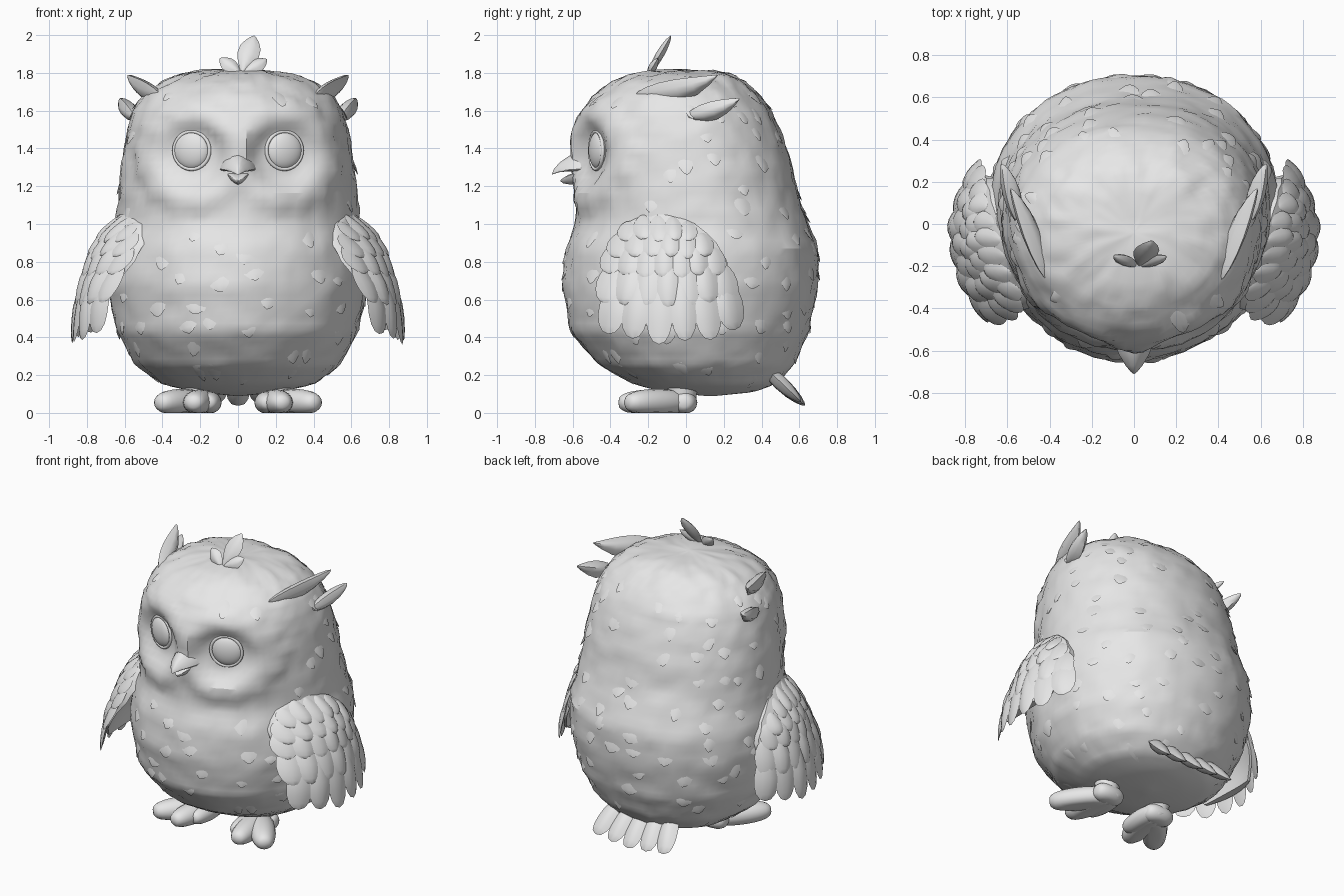
import bpy, bmesh, math, random
from mathutils import Vector, noise

if "Cube" in bpy.data.objects:
    bpy.data.objects.remove(bpy.data.objects["Cube"])

random.seed(4)
GREY = bpy.data.materials.new("light_grey")
GREY.diffuse_color = (0.8, 0.8, 0.8, 1)
GREY.use_nodes = True
GREY.node_tree.nodes["Principled BSDF"].inputs["Base Color"].default_value = GREY.diffuse_color

# body profile: height, half width, front y, back y
PROFILE = [(.09, .02, .1, .16), (.11, .22, -.12, .36), (.15, .40, -.27, .47), (.25, .535, -.46, .57),
           (.43, .64, -.61, .65), (.68, .69, -.655, .70), (.87, .68, -.635, .70), (1, .645, -.585, .65),
           (1.13, .635, -.58, .60), (1.3, .62, -.57, .565), (1.5, .585, -.565, .50), (1.6, .555, -.54, .455),
           (1.68, .505, -.49, .39), (1.75, .415, -.4, .32), (1.79, .32, -.3, .25), (1.81, .18, -.18, .15),
           (1.82, .01, -.05, -.03)]


def lerp_table(table, z):
    z = min(max(z, table[0][0]), table[-1][0])
    for a, b in zip(table, table[1:]):
        if z <= b[0]:
            k = (z - a[0]) / (b[0] - a[0])
            return [p + (q - p) * k for p, q in zip(a[1:], b[1:])]


def smooth(a, b, v):
    k = min(max((v - a) / (b - a), 0), 1)
    return k * k * (3 - 2 * k)


def body_point(theta, z, off=0.0):
    """Point on the body; theta = 0 faces the front."""
    hw, yf, yb = lerp_table(PROFILE, z)
    mid = (yf + yb) / 2 + .03 * smooth(.2, .6, z) * smooth(1.8, 1.5, z)
    c, s = math.cos(theta), math.sin(theta)
    if c < 0:  # slightly boxier back
        c, s = -abs(c) ** .94, math.copysign(abs(s) ** .94, s)
    ry = (mid - yf) if c > 0 else (yb - mid)
    x, y = hw * s, mid - ry * c
    d = off
    if c > 0:  # face disc with rimmed edge, eye sockets and brow
        r = math.hypot(abs(x) - .24, z - 1.36)
        edge = .29 + .012 * math.sin(14 * math.atan2(z - 1.36, abs(x) - .24))
        d += .022 * smooth(edge + .035, edge - .02, r)
        d -= .065 * smooth(.22, .1, r)
        d += .02 * math.exp(-(x / .07) ** 2) * smooth(1.2, 1.35, z) * smooth(1.7, 1.5, z)
    flat = smooth(.1, .2, z)
    return Vector((x + d * s * flat, y - d * c * flat, z + d * smooth(1.6, 1.8, z)))


def finish(bm, name, angle=40):
    bmesh.ops.remove_doubles(bm, verts=bm.verts, dist=.0006)
    bmesh.ops.recalc_face_normals(bm, faces=bm.faces)
    me = bpy.data.meshes.new(name)
    bm.to_mesh(me)
    bm.free()
    ob = bpy.data.objects.new(name, me)
    bpy.context.collection.objects.link(ob)
    me.materials.append(GREY)
    bpy.ops.object.select_all(action='DESELECT')
    ob.select_set(True)
    bpy.context.view_layer.objects.active = ob
    bpy.ops.object.shade_smooth_by_angle(angle=math.radians(angle))
    return ob


def grid(bm, rows, closed=False):
    vs = [[bm.verts.new(p) for p in r] for r in rows]
    for a, b in zip(vs, vs[1:]):
        n = len(a)
        for i in range(n if closed else n - 1):
            j = (i + 1) % n
            bm.faces.new((a[i], a[j], b[j], b[i]))
    return vs


def leaf(bm, f, u, v, ang, length, width, lift=0., thick=.02, under=.01, blunt=.55, n=9):
    """Feather on the surface f(u, v, offset), pointing down v, turned by ang."""
    ca, sa = math.cos(ang), math.sin(ang)
    for side in (thick, -under):
        rows = []
        for i in range(n):
            t = .5 - .5 * math.cos(math.pi * i / (n - 1))
            mid = 0 < i < n - 1
            w = width * math.sin(math.pi * t ** 1.25) ** blunt if mid else 0
            row = []
            for k in range(5):
                s = k / 2 - 1
                a, b = s * w, -t * length
                o = lift * t + (side * (1 - s * s) * math.sin(math.pi * t) ** .6 if mid else 0)
                row.append(f(u + a * ca - b * sa, v + a * sa + b * ca, o))
            rows.append(row)
        grid(bm, rows)


def plane(origin, ux, vx, bend=0.):
    """Flat or bent feather frame: u along ux, v along vx."""
    o, vx = Vector(origin), Vector(vx).normalized()
    nn = Vector(ux).cross(vx).normalized()
    ux = vx.cross(nn)
    return lambda u, v, d: o + ux * u + vx * v + nn * (d + bend * v * v)


def mirrored(f, sx):
    return lambda u, v, d: Vector((f(u, v, d).x * sx, *f(u, v, d).yz))


# body and head shell, lightly ruffled
bm = bmesh.new()
rows = []
for i in range(65):
    z = .09 + 1.73 * (.5 - .5 * math.cos(math.pi * i / 64))
    row = []
    for k in range(90):
        th = 2 * math.pi * k / 90
        p = body_point(th, z)
        calm = smooth(.1, .18, math.hypot(abs(p.x) - .24, z - 1.38)) if p.y < 0 else 1
        row.append(body_point(th, z, calm * (.009 * noise.noise(p * 8) + .008 * noise.noise(p * 19))))
    rows.append(row)
vs = grid(bm, rows, True)
bm.faces.new(vs[0])
bm.faces.new(vs[-1])
finish(bm, "body", 30)

# small ruffled feathers, roots sunk and tips lifted
bm = bmesh.new()
for z in (.3, .42, .55, .68, .82, .93, 1.05, 1.17, 1.32, 1.45, 1.58, 1.68, 1.75):
    for k in range(18):
        th = 2 * math.pi * (k + random.random()) / 18
        zz = z + random.uniform(-.04, .04)
        p = body_point(th, zz)
        if (p.y < -.2 and 1.12 < zz < 1.72) or random.random() < .3:
            continue
        leaf(bm, lambda u, v, d: body_point(u / .65, v, d - .026), th * .65, zz, random.uniform(-.3, .3),
             random.uniform(.12, .17), random.uniform(.04, .06), .038, .005, .012, .7, 7)
finish(bm, "ruffled_feathers")

# wings: shell plus rows of overlapping feathers
OUTER = [(.3, .865), (.55, .845), (.7, .815), (.85, .77), (.95, .71), (1.02, .65), (1.1, .59)]
SPAN = [(.46, -.26, .14), (.6, -.40, .24), (.8, -.42, .22), (.92, -.39, .15), (1.0, -.33, .05), (1.05, -.22, -.06)]
# feather rows: root height, first y, last y, count, length, width
FEATHERS = [(.76, -.36, .20, 6, .39, .072), (.84, -.39, .19, 7, .28, .064), (.92, -.38, .14, 7, .20, .058),
            (.99, -.35, .08, 6, .17, .055), (1.05, -.30, .0, 5, .14, .05)]


def wing_point(y, z, d=0.):
    top = smooth(.55, 1.0, z)
    k = .95 + .7 * top if y < -.04 else 1.1 + .3 * top
    return Vector((lerp_table(OUTER, z)[0] - k * (y + .04) ** 2 + d, y - d * .4 * smooth(-.1, -.4, y), z))


for sx, side in ((1, "left"), (-1, "right")):
    bm = bmesh.new()
    loops = []
    for i in range(13):
        z = .46 + .59 * i / 12
        a, b = lerp_table(SPAN, z)
        ys = [a + (b - a) * k / 12 for k in range(13)]
        inner = .05 + .1 * smooth(.55, .95, z)
        ring = [wing_point(y, z) for y in ys]
        ring += [wing_point(y, z) - Vector((inner * (.35 + .65 * math.sin(math.pi * (y - a) / (b - a))), 0, 0))
                 for y in reversed(ys)]
        loops.append([Vector((p.x * sx, p.y, p.z)) for p in ring])
    vs = grid(bm, loops, True)
    bm.faces.new(vs[0])
    bm.faces.new(vs[-1])
    finish(bm, side + "_wing_shell")
    bm = bmesh.new()
    f = mirrored(wing_point, sx)
    for j, (z, y0, y1, n, ln, w) in enumerate(FEATHERS):
        for k in range(n):
            t = k / (n - 1)
            drop = .08 * (2 * t - 1) ** 2
            leaf(bm, f, y0 + (y1 - y0) * t, z - drop * .5 + random.uniform(-.012, .012), (t - .45) * .35,
                 ln * (1 - drop * 3), w, .02, .014 + .008 * (k % 2), .012, .42)
    finish(bm, side + "_wing_feathers")

    # ear tufts: curled upper one and shorter lower one, tips turned up
    bm = bmesh.new()
    f = mirrored(plane((.585, .17, 1.79), (.45, 0, .9), (-.3, -.93, -.26), -.16), sx)
    leaf(bm, lambda u, v, d: f(u + .55 * v * (v + .47), -v, d), 0, 0, 0, .48, .07, 0, .035, .05, .7)
    f = mirrored(plane((.625, .285, 1.665), (.4, 0, .9), (-.2, -.9, -.34), -.2), sx)
    leaf(bm, lambda u, v, d: f(u + .6 * v * (v + .3), -v, d), 0, 0, 0, .31, .055, 0, .04, .05, .65)
    finish(bm, side + "_ear_tuft", 50)

    # eye ball and rim, turned slightly outward
    bpy.ops.mesh.primitive_uv_sphere_add(segments=32, ring_count=16, radius=.1, location=(.245 * sx, -.462, 1.39))
    eye = bpy.context.object
    eye.scale = (1, .45, 1)
    eye.rotation_euler.z = .35 * sx
    eye.name = side + "_eye"
    bpy.ops.mesh.primitive_torus_add(major_segments=32, minor_segments=8, major_radius=.1, minor_radius=.01,
                                     location=(.245 * sx, -.475, 1.39), rotation=(math.pi / 2, 0, .35 * sx))
    rim = bpy.context.object
    rim.name = side + "_eye_rim"
    for ob in (eye, rim):
        ob.data.materials.append(GREY)
        ob.data.shade_smooth()

    # foot: two plump toes and a heel, flattened underneath
    bm = bmesh.new()
    for (x0, y0), (x1, y1), r in (((.18, -.02), (.225, -.28), .078), ((.22, -.06), (.37, -.25), .08),
                                  ((.15, -.03), (.155, -.2), .066), ((.23, -.01), (.17, -.01), .07)):
        loops = []
        d = Vector((x1 - x0, y1 - y0, 0))
        ln = d.length
        d.normalize()
        for i in range(15):
            a = math.pi * i / 14
            rr = r * max(math.sin(a), 1e-4) ** .62
            c = Vector((x0, y0, .055)) + d * (ln / 2 - math.cos(a) * (ln / 2 + r))
            ring = []
            for k in range(16):
                b = 2 * math.pi * k / 16
                p = c + Vector((-d.y, d.x, 0)) * rr * math.cos(b) + Vector((0, 0, rr * .9 * math.sin(b)))
                ring.append(Vector((p.x * sx, p.y, max(p.z, 0))))
            loops.append(ring)
        grid(bm, loops, True)
    leg = bmesh.ops.create_cone(bm, cap_ends=True, segments=16, radius1=.07, radius2=.085, depth=.14)
    bmesh.ops.translate(bm, verts=leg["verts"], vec=(.2 * sx, -.02, .11))
    finish(bm, side + "_foot", 50)

# beak: hooked upper half and shorter lower half
for name, top, path in (("upper_beak", 1, [(-.5, 1.32, .10, .08), (-.56, 1.315, .095, .075), (-.62, 1.305, .07, .055),
                                           (-.67, 1.29, .04, .035), (-.70, 1.272, .015, .018), (-.71, 1.262, .002, .003)]),
                        ("lower_beak", -1, [(-.5, 1.255, .075, .05), (-.57, 1.255, .065, .05), (-.62, 1.245, .045, .035),
                                            (-.65, 1.235, .025, .02), (-.665, 1.23, .003, .003)])):
    bm = bmesh.new()
    loops = []
    for y, z, w, h in path:
        ring = []
        for k in range(16):
            b = 2 * math.pi * k / 16
            s = math.sin(b)
            dz = top * h * (s ** 1.5 if s > 0 else .35 * s) - top * .025 * abs(math.cos(b)) * (w / .1)
            ring.append(Vector((w * math.cos(b), y, z + dz)))
        loops.append(ring)
    vs = grid(bm, loops, True)
    bm.faces.new(vs[0])
    bm.faces.new(vs[-1])
    finish(bm, name, 50)

# crest: three lobes leaning back
bm = bmesh.new()
f = plane((.02, -.2, 1.79), (1, 0, 0), (0, .5, .86))
for ang, ln, w in ((-.27, .25, .06), (.85, .155, .042), (-.95, .165, .042)):
    leaf(bm, f, 0, 0, math.pi + ang, ln, w, 0, .022, .022, .8)
finish(bm, "crest", 50)

# tail: fan of broad blunt feathers
bm = bmesh.new()
f = plane((0, .4, .26), (1, 0, 0), (0, -.72, .69))
for k in range(-2, 3):
    leaf(bm, f, k * .09, .02, k * .12, .34 - .01 * abs(k), .066, 0, .042, .035, .32)
finish(bm, "tail", 50)
